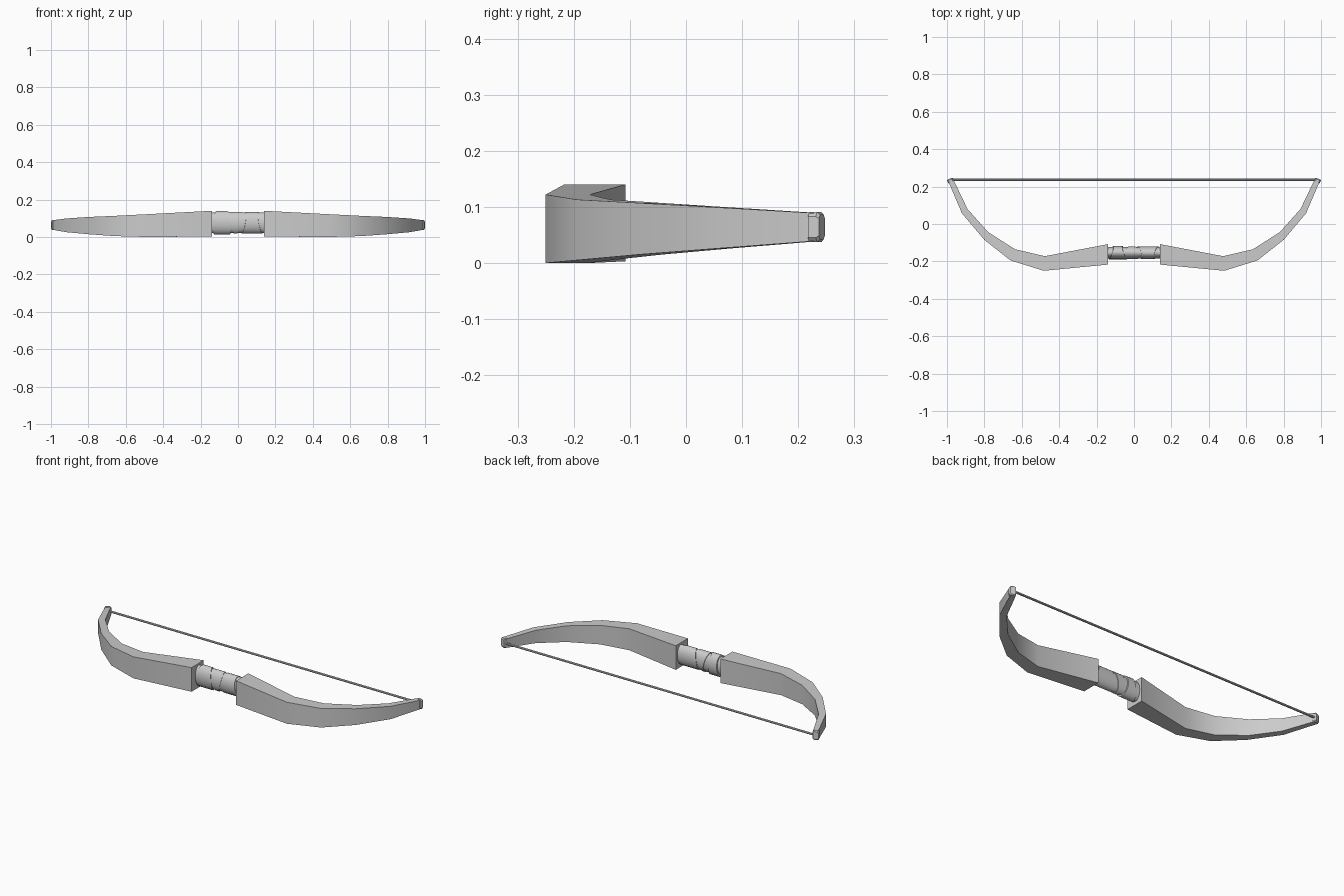
import bpy, bmesh, math
from mathutils import Vector

if "Cube" in bpy.data.objects:
    bpy.data.objects.remove(bpy.data.objects["Cube"])


def loft(name, rings, mirror=False):
    """Skin a list of equal-sized point rings, cap both ends."""
    bm = bmesh.new()
    loops = [[bm.verts.new(p) for p in ring] for ring in rings]
    n = len(loops[0])
    for a, b in zip(loops, loops[1:]):
        for i in range(n):
            j = (i + 1) % n
            bm.faces.new((a[i], a[j], b[j], b[i]))
    bm.faces.new(loops[0])
    bm.faces.new(loops[-1])
    bmesh.ops.recalc_face_normals(bm, faces=bm.faces)
    mesh = bpy.data.meshes.new(name)
    bm.to_mesh(mesh)
    bm.free()
    obj = bpy.data.objects.new(name, mesh)
    bpy.context.collection.objects.link(obj)
    bpy.ops.object.select_all(action='DESELECT')
    obj.select_set(True)
    bpy.context.view_layer.objects.active = obj
    bpy.ops.object.shade_smooth_by_angle(angle=math.radians(32))
    if mirror:
        obj.modifiers.new("Mirror", 'MIRROR').use_clip = False
    return obj


# Limbs: front x,y / back x,y / bottom z / top z at each station
stations = [
    (0.14, -0.217, 0.14, -0.108, 0.003, 0.140),
    (0.482, -0.25, 0.477, -0.172, 0.000, 0.122),
    (0.66, -0.195, 0.636, -0.135, 0.005, 0.113),
    (0.80, -0.085, 0.78, -0.043, 0.015, 0.107),
    (0.92, 0.057, 0.89, 0.08, 0.026, 0.099),
    (0.993, 0.228, 0.966, 0.238, 0.039, 0.089),
]
loft("limbs", [[(fx, fy, z0), (bx, by, z0), (bx, by, z1), (fx, fy, z1)]
               for fx, fy, bx, by, z0, z1 in stations], mirror=True)


# Tip bindings: rounded collars wrapped round the limb ends
along = Vector((0.38, 0.925, 0))
across = Vector((0.925, -0.38, 0))


def tip_ring(t, half_w, half_z):
    c = Vector((0.981, 0.232, 0.064)) + along * t
    prof = [(1, .7), (.6, 1), (-.6, 1), (-1, .7), (-1, -.7), (-.6, -1), (.6, -1), (1, -.7)]
    return [c + across * (u * half_w) + Vector((0, 0, v * half_z)) for u, v in prof]


loft("tip_bindings", [tip_ring(-0.009, .017, .027), tip_ring(0.006, .017, .027),
                      tip_ring(0.011, .014, .022)], mirror=True)


# Grip and wrap bands: oval sections, optionally slanted
def oval(x, ry, rz, slant=0.0, twist=0.0, sides=20):
    ring = []
    for i in range(sides):
        a = math.tau * i / sides
        ring.append((x + slant * math.sin(a) + twist * math.cos(a),
                     -0.153 + ry * math.cos(a), 0.076 + rz * math.sin(a)))
    return ring


loft("grip", [oval(-0.145, .031, .054), oval(0.142, .031, .054)])
bands = [
    (-0.122, -0.05, 0.036, 0.062, 0.006, 0.012),
    (-0.035, 0.01, 0.034, 0.058, -0.014, 0.008),
    (0.03, 0.12, 0.034, 0.057, 0.010, -0.010),
]
for i, (x0, x1, ry, rz, slant, twist) in enumerate(bands):
    loft(f"grip_wrap_{i + 1}", [oval(x0, ry, rz, slant, twist),
                                oval(x1, ry, rz, -slant, -twist)])

# Bowstring
loft("bowstring", [[(x, 0.237 + .006 * math.cos(math.tau * k / 8),
                     0.064 + .006 * math.sin(math.tau * k / 8)) for k in range(8)]
                   for x in (-0.975, 0.975)])
